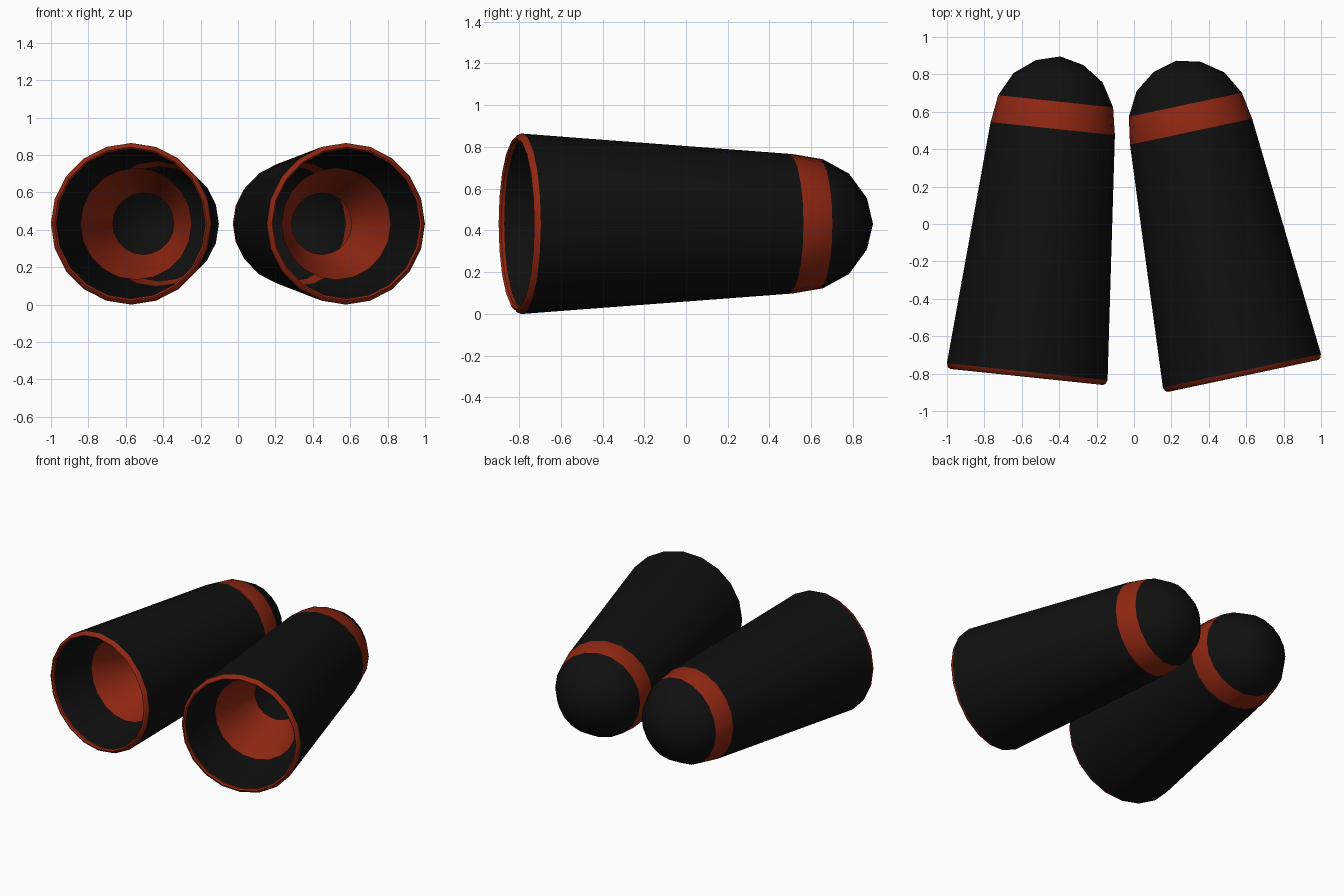
import bpy, bmesh, math
from mathutils import Matrix

cube = bpy.data.objects.get("Cube")
if cube:
    bpy.data.objects.remove(cube, do_unlink=True)

SIDES = 20


def make_material(name, rgb):
    mat = bpy.data.materials.new(name)
    mat.use_nodes = True
    mat.diffuse_color = (*rgb, 1)
    bsdf = mat.node_tree.nodes["Principled BSDF"]
    bsdf.inputs["Base Color"].default_value = (*rgb, 1)
    bsdf.inputs["Roughness"].default_value = 0.8
    return mat


black = make_material("matte_black", (0.005, 0.005, 0.005))
red = make_material("rust_red", (0.28, 0.02, 0.006))


def lathe(name, profile, material, placement, band=None):
    """Turn a (radius, depth) profile around the local y axis.
    Faces whose centre depth lies inside band become red."""
    bm = bmesh.new()
    verts = [bm.verts.new((0, depth, radius)) for radius, depth in profile]
    edges = [bm.edges.new(pair) for pair in zip(verts, verts[1:])]
    bmesh.ops.spin(bm, geom=verts + edges, cent=(0, 0, 0), axis=(0, 1, 0),
                   angle=math.tau, steps=SIDES)
    bmesh.ops.remove_doubles(bm, verts=bm.verts, dist=0.0005)
    bmesh.ops.recalc_face_normals(bm, faces=bm.faces)
    if band:
        for face in bm.faces:
            if band[0] < face.calc_center_median().y < band[1]:
                face.material_index = 1
    mesh = bpy.data.meshes.new(name)
    bm.to_mesh(mesh)
    bm.free()
    mesh.materials.append(material)
    if band:
        mesh.materials.append(red)
    obj = bpy.data.objects.new(name, mesh)
    bpy.context.collection.objects.link(obj)
    obj.matrix_world = placement
    bpy.ops.object.select_all(action='DESELECT')
    obj.select_set(True)
    bpy.context.view_layer.objects.active = obj
    bpy.ops.object.shade_smooth_by_angle(angle=math.radians(40))
    return obj


# Tapered sleeve, red band and rounded closed end
BAND = (1.307, 1.454)
shell = [(0.432, 0), (0.334, BAND[0]), (0.309, BAND[1]),
         (0.24, 1.58), (0.128, 1.662), (0, 1.695)]
# Rounded rim around the open end
rim = [(0.432, 0), (0.424, -0.02), (0.41, -0.028), (0.4, -0.018),
       (0.402, 0), (0.432, 0)]
# Open funnel set inside the sleeve
funnel = [(0.3, 0.25), (0.164, 0.62)]

for side, x, y, turn in (("right", -0.571, -0.79, -6),
                         ("left", 0.577, -0.785, 12)):
    place = (Matrix.Translation((x, y, 0.432))
             @ Matrix.Rotation(math.radians(turn), 4, 'Z'))
    lathe(side + "_sleeve", shell, black, place, BAND)
    lathe(side + "_rim", rim, red, place)
    lathe(side + "_inner_funnel", funnel, red, place)
